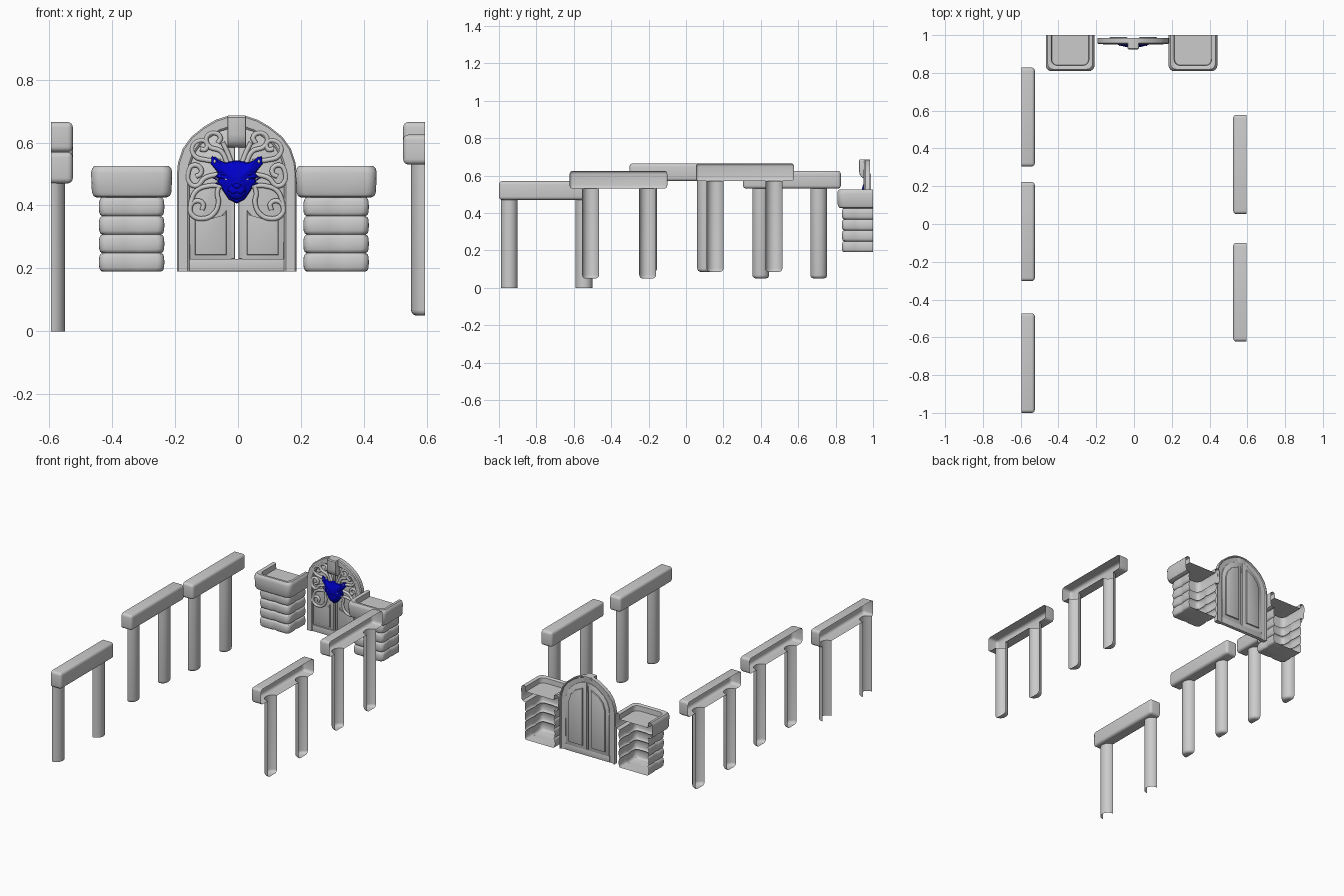
import bpy, bmesh, math
from mathutils import Vector, Matrix

if "Cube" in bpy.data.objects:
    bpy.data.objects.remove(bpy.data.objects["Cube"])

CX = -0.004  # door centre line

blue = bpy.data.materials.new("mask_blue")
blue.diffuse_color = (0.0, 0.0, 0.6, 1)
blue.use_nodes = True
blue.node_tree.nodes["Principled BSDF"].inputs["Base Color"].default_value = blue.diffuse_color


def finish(name, bm, mat=None, loc=(0, 0, 0), mirror=False, angle=35):
    bmesh.ops.recalc_face_normals(bm, faces=bm.faces)
    me = bpy.data.meshes.new(name)
    bm.to_mesh(me)
    bm.free()
    ob = bpy.data.objects.new(name, me)
    ob.location = loc
    bpy.context.collection.objects.link(ob)
    if mat:
        me.materials.append(mat)
    bpy.ops.object.select_all(action='DESELECT')
    ob.select_set(True)
    bpy.context.view_layer.objects.active = ob
    bpy.ops.object.shade_smooth_by_angle(angle=math.radians(angle))
    if mirror:
        ob.modifiers.new("mirror", 'MIRROR').use_mirror_merge = False
    return ob


def loft(name, rings, wrap=False, caps=(), ends=False, **kw):
    bm = bmesh.new()
    V = [[bm.verts.new(p) for p in r] for r in rings]
    for a, b in zip(V, V[1:] + V[:1] if wrap else V[1:]):
        for i in range(len(a) - 1):
            bm.faces.new((a[i], a[i + 1], b[i + 1], b[i]))
    for c in caps:
        bm.faces.new(V[c])
    if ends:
        bm.faces.new([r[0] for r in V])
        bm.faces.new([r[-1] for r in V])
    bmesh.ops.remove_doubles(bm, verts=bm.verts, dist=1e-5)
    return finish(name, bm, **kw)


def slab(name, pts, axis_pt, lo, hi, bevel=0.003, **kw):
    """Extrude a polygon between two offsets; axis_pt maps (point, offset) to xyz."""
    bm = bmesh.new()
    a = [bm.verts.new(axis_pt(p, lo)) for p in pts]
    b = [bm.verts.new(axis_pt(p, hi)) for p in pts]
    bm.faces.new(a)
    bm.faces.new(b)
    n = len(pts)
    for i in range(n):
        bm.faces.new((a[i], a[(i + 1) % n], b[(i + 1) % n], b[i]))
    rim = [e for e in bm.edges if (e.verts[0] in a) == (e.verts[1] in a)]
    bmesh.ops.bevel(bm, geom=rim, offset=bevel, segments=2, profile=0.5, affect='EDGES')
    return finish(name, bm, loc=(CX, 0, 0), **kw)


def xz(p, y):
    return (p[0], y, p[1])


def ball(name, loc, scale, mat=None, mirror=False):
    bm = bmesh.new()
    m = Matrix.Translation(loc) @ Matrix.Diagonal((*scale, 1))
    bmesh.ops.create_uvsphere(bm, u_segments=16, v_segments=10, radius=1, matrix=m)
    return finish(name, bm, mat, (CX, 0, 0), mirror)


def tubes(name, paths, y, radius, mat=None):
    cu = bpy.data.curves.new(name, 'CURVE')
    cu.dimensions = '3D'
    cu.bevel_depth, cu.bevel_resolution, cu.resolution_u = radius, 3, 6
    cu.use_fill_caps = True
    for path in paths:
        for s in (1, -1):
            sp = cu.splines.new('BEZIER')
            sp.bezier_points.add(len(path) - 1)
            for bp, (x, z) in zip(sp.bezier_points, path):
                bp.co = (s * x, y, z)
                bp.handle_left_type = bp.handle_right_type = 'AUTO'
    ob = bpy.data.objects.new(name, cu)
    ob.location.x = CX
    bpy.context.collection.objects.link(ob)
    if mat:
        cu.materials.append(mat)


# Post-and-beam frames: fused solids sliced open along the outer side
def fence(name, s, y0, y1, z0, z1, post_ys, foot):
    plane = s * 0.595
    bm = bmesh.new()
    m = Matrix.Translation((plane, (y0 + y1) / 2, (z0 + z1) / 2))
    bmesh.ops.create_cube(bm, size=1, matrix=m @ Matrix.Diagonal((0.14, y1 - y0, z1 - z0, 1)))
    bmesh.ops.bevel(bm, geom=bm.edges[:], offset=0.017, segments=4, profile=0.5, affect='EDGES')
    beam = finish(name, bm)
    bm = bmesh.new()
    for y in post_ys:
        top = z0 + 0.03
        bmesh.ops.create_cone(bm, cap_ends=True, segments=24, radius1=0.045, radius2=0.045,
                              depth=top - foot, matrix=Matrix.Translation((plane, y, (top + foot) / 2)))
    low = [e for e in bm.edges if all(v.co.z < foot + 0.001 for v in e.verts)]
    bmesh.ops.bevel(bm, geom=low, offset=0.018, segments=4, profile=0.5, affect='EDGES')
    posts = finish("posts_helper", bm)
    mod = beam.modifiers.new("join", 'BOOLEAN')
    mod.operation, mod.solver, mod.object = 'UNION', 'EXACT', posts
    dg = bpy.context.evaluated_depsgraph_get()
    bm = bmesh.new()
    bm.from_mesh(beam.evaluated_get(dg).to_mesh())
    bpy.data.objects.remove(posts)
    bpy.data.objects.remove(beam)
    for co, no in (((plane, 0, 0), (s, 0, 0)), ((0, 0, 0), (0, 0, -1))):
        bmesh.ops.bisect_plane(bm, geom=bm.verts[:] + bm.edges[:] + bm.faces[:],
                               plane_co=co, plane_no=no, clear_outer=True)
    finish(name, bm)


fence("left_front_frame", -1, -1.0, -0.473, 0.47, 0.57, (-0.945, -0.545), -0.05)
fence("left_middle_frame", -1, -0.302, 0.222, 0.57, 0.665, (-0.20, 0.105), 0.085)
fence("left_back_frame", -1, 0.305, 0.828, 0.53, 0.625, (0.40, 0.71), 0.05)
fence("right_front_frame", 1, -0.622, -0.10, 0.53, 0.625, (-0.51, -0.205), 0.05)
fence("right_back_frame", 1, 0.053, 0.578, 0.57, 0.665, (0.155, 0.47), 0.085)


# Stone pillars: back-open loft with four bulging courses and a tray cap
def pillar_ring(cx, o, z, n, r):
    w, f = 0.103 + o, 0.835 - o
    half = [(0, f + n), (0.022, f), (w - r, f), (w - 0.62 * r, f + 0.08 * r), (w - 0.3 * r, f + 0.3 * r),
            (w - 0.08 * r, f + 0.62 * r), (w, f + r), (w, 0.90), (w - n, 0.92), (w, 0.94), (w, 1.0)]
    return [(cx - x, y, z) for x, y in reversed(half[1:])] + [(cx + x, y, z) for x, y in half]


profile = []
H = 0.235 / 4
for k in range(4):
    b = 0.19 + k * H
    profile += [(o, b + t * H, 0.006, 0.022) for o, t in
                ((-0.009, 0.0), (-0.003, 0.07), (0, 0.2), (0.001, 0.5), (0, 0.8), (-0.003, 0.93))]
profile += [(o, z, 0, 0.03) for o, z in
            ((-0.006, 0.425), (0.010, 0.426), (0.018, 0.430), (0.0235, 0.442), (0.026, 0.503),
             (0.023, 0.517), (0.016, 0.525), (0.002, 0.525), (-0.004, 0.521), (-0.006, 0.49))]
for name, cx in (("left_pillar", -0.338), ("right_pillar", 0.312)):
    loft(name, [pillar_ring(cx, *p) for p in profile], caps=(0, -1))

# Arched door frame
ARCH = [(0.19, 0.19), (0.19, 0.50), (0.187, 0.535), (0.172, 0.58), (0.145, 0.618),
        (0.105, 0.650), (0.065, 0.673), (0.03, 0.684), (0, 0.686)]


def arch(inset):
    return [(x * (1 - inset / 0.19), z - inset * max(0, z - 0.5) / 0.186) for x, z in ARCH]


def arch_ring(inset, y):
    h = arch(inset)
    return [(-x, y, z) for x, z in h] + [(x, y, z) for x, z in reversed(h[:-1])]


loft("door_frame", [arch_ring(*p) for p in ((0, 0.984), (0, 0.959), (0.005, 0.953), (0.034, 0.953),
     (0.04, 0.958), (0.04, 0.976), (0.010, 0.978), (0.006, 0.984))], wrap=True, ends=True, loc=(CX, 0, 0))
slab("door_sill", [(-0.152, 0.19), (0.152, 0.19), (0.152, 0.23), (-0.152, 0.23)], xz, 0.957, 0.980)

# Door leaves with raised front and back panels, slit down the middle
leaf = [(0.006, 0.225)] + [(max(x, 0.006), max(z, 0.225)) for x, z in arch(0.039)]
slab("door_leaves", leaf, xz, 0.966, 0.980, 0.002, mirror=True)
slab("centre_rails", [(0.006, 0.23), (0.017, 0.23), (0.017, 0.58), (0.006, 0.58)], xz, 0.961, 0.968,
     0.002, mirror=True)
slab("front_panels", [(0.032, 0.243), (0.132, 0.243), (0.132, 0.37), (0.115, 0.358), (0.085, 0.352),
                      (0.05, 0.362), (0.032, 0.385)], xz, 0.959, 0.968, 0.005, mirror=True)
slab("back_panels", [(0.03, 0.25), (0.125, 0.25), (0.125, 0.51), (0.112, 0.55), (0.08, 0.585), (0.03, 0.61)],
     xz, 0.978, 0.990, 0.005, mirror=True)

# Scrolled keystone
slab("keystone", [(0.982, 0.686), (0.930, 0.686), (0.925, 0.68), (0.925, 0.625), (0.929, 0.606),
                  (0.938, 0.592), (0.952, 0.584), (0.968, 0.586)],
     lambda p, x: (x, p[0], p[1]), -0.030, 0.030, 0.005)

# Curling tendrils around the mask
tubes("tendrils", [
    [(.045, .485), (.062, .44), (.058, .41), (.075, .372), (.11, .358), (.14, .368), (.148, .393),
     (.130, .414), (.107, .405), (.110, .385)],
    [(.05, .50), (.10, .488), (.13, .462), (.15, .472), (.155, .50), (.14, .527), (.116, .52),
     (.115, .50), (.13, .492)],
    [(.04, .46), (.09, .462), (.13, .445), (.148, .40)],
    [(.05, .54), (.10, .545), (.132, .556), (.142, .583), (.12, .606), (.096, .60), (.10, .578), (.117, .58)],
    [(.03, .535), (.05, .572), (.088, .588), (.097, .615), (.075, .631), (.052, .616), (.06, .598)],
    [(.015, .53), (.028, .565), (.045, .60)],
], 0.958, 0.008)

# Blue animal mask
face = [(0, .543), (.02, .541), (.038, .536), (.06, .547), (.079, .557), (.083, .533), (.066, .512),
        (.060, .503), (.070, .492), (.058, .485), (.062, .474), (.052, .464), (.044, .447), (.025, .419), (0, .406)]
loop = face + [(-x, z) for x, z in reversed(face[1:-1])] + face[:1]
loft("mask", [[(x * s, y, 0.48 + (z - 0.48) * s) for x, z in loop] for s, y in
              ((1, 0.960), (1, 0.953), (0.94, 0.947), (0.7, 0.942), (0.4, 0.936), (0.12, 0.933))],
     caps=(-1,), mat=blue, loc=(CX, 0, 0))
ball("mask_muzzle", (0, 0.944, 0.447), (0.030, 0.014, 0.028), blue)
ball("mask_nose", (0, 0.932, 0.462), (0.013, 0.006, 0.008), blue)
ball("mask_brows", (0.028, 0.943, 0.502), (0.024, 0.006, 0.008), blue, True)
ball("mask_ears", (0.070, 0.951, 0.541), (0.011, 0.006, 0.013), blue, True)
ball("mask_eyes", (0.031, 0.942, 0.484), (0.008, 0.004, 0.005), None, True)
ball("mask_ear_studs", (0.070, 0.946, 0.540), (0.004, 0.003, 0.006), None, True)
tubes("mask_mouth", [[(0, .443), (.012, .438), (.025, .447)]], 0.932, 0.002, blue)
tubes("mask_whiskers", [[(.035, .475), (.055, .478), (.074, .488)], [(.033, .468), (.052, .466), (.068, .472)]],
      0.948, 0.002, blue)
